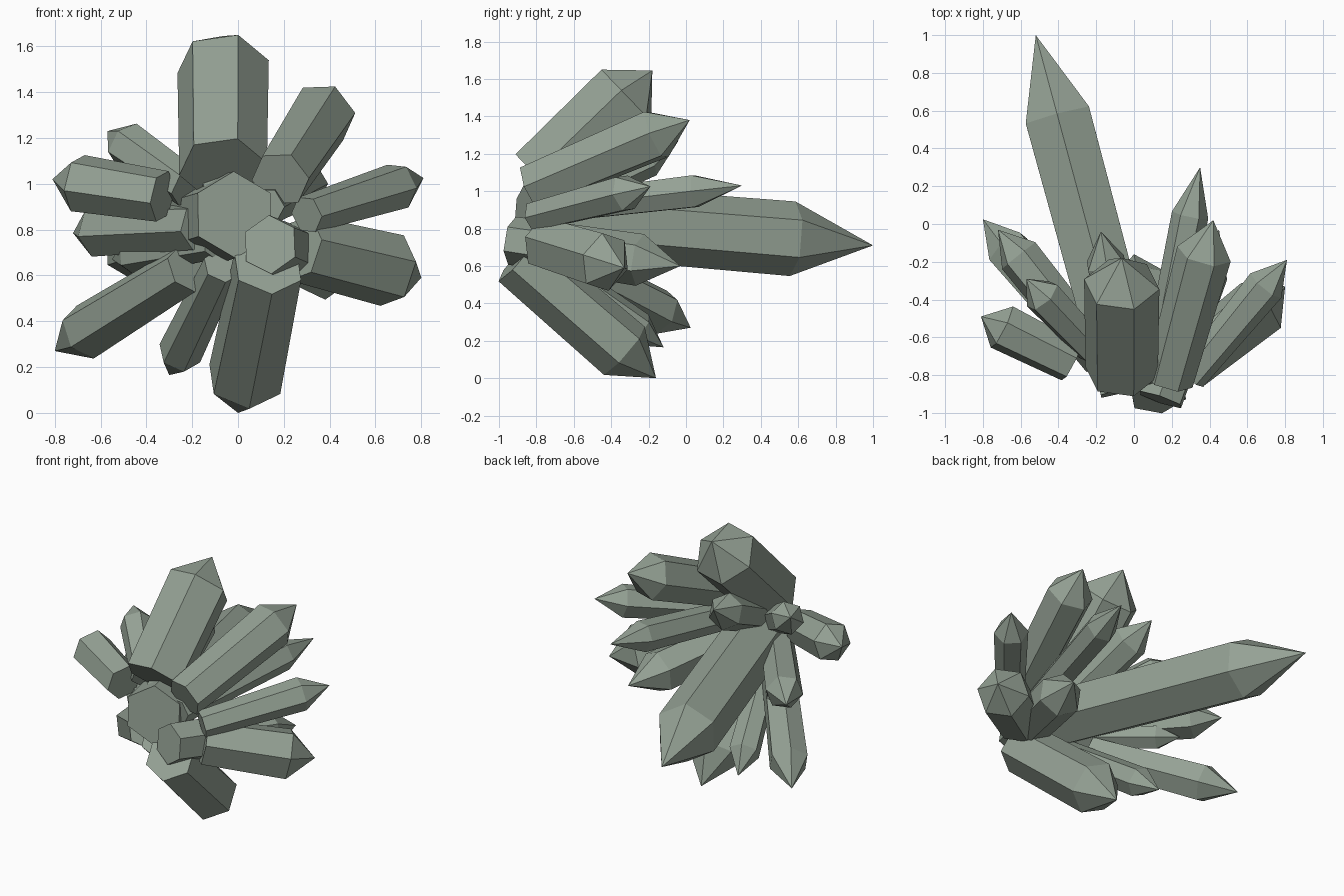
import bpy, bmesh
from math import cos, sin, radians
from mathutils import Vector

if "Cube" in bpy.data.objects:
    bpy.data.objects.remove(bpy.data.objects["Cube"])

mat = bpy.data.materials.new("grey_green_crystal")
mat.diffuse_color = (0.30, 0.36, 0.30, 1)
mat.use_nodes = True
mat.node_tree.nodes["Principled BSDF"].inputs["Base Color"].default_value = mat.diffuse_color


def crystal(name, base, tip, shoulder, r0, r1, phase):
    """Six-sided prism from base to shoulder, closed by a pyramid tip."""
    base, tip = Vector(base), Vector(tip)
    axis = tip - base
    d = axis.normalized()
    up = Vector((0, 0, 1))
    u = (up - d * d.dot(up)).normalized()
    v = d.cross(u)
    bm = bmesh.new()

    def ring(centre, r):
        angles = [radians(phase + 60 * i) for i in range(6)]
        return [bm.verts.new(centre + (u * cos(a) + v * sin(a)) * r) for a in angles]

    low = ring(base, r0)
    high = ring(base + axis * shoulder, r1)
    point = bm.verts.new(tip)
    bm.faces.new(low)
    for i in range(6):
        j = (i + 1) % 6
        bm.faces.new((low[i], low[j], high[j], high[i]))
        bm.faces.new((high[i], high[j], point))
    bmesh.ops.recalc_face_normals(bm, faces=bm.faces)
    mesh = bpy.data.meshes.new(name)
    bm.to_mesh(mesh)
    bm.free()
    mesh.materials.append(mat)
    bpy.context.collection.objects.link(bpy.data.objects.new(name, mesh))


# Large crystals
crystal("long_rear_crystal", (-.015, -.87, .865), (-.52, 1.0, .71), .77, .19, .20, 0)
crystal("top_crystal", (-.065, -.784, 1.064), (-.065, -.18, 1.645), .77, .195, .203, 19)
crystal("bottom_crystal", (.13, -.90, .64), (0, -.16, 0), .77, .16, .17, 0)

# Right side crystals
crystal("upper_right_crystal", (.185, -.83, 1.02), (.42, .02, 1.38), .79, .13, .147, 28)
crystal("right_crystal", (.30, -.81, .865), (.81, -.19, 1.025), .78, .085, .105, -25)
crystal("lower_right_crystal", (.27, -.75, .72), (.80, -.33, .59), .76, .15, .163, 16)
crystal("rear_right_crystal", (.12, -.80, .90), (.35, .30, 1.03), .77, .085, .098, 30)
crystal("rear_low_right_crystal", (.14, -.93, .735), (.45, -.03, .60), .76, .13, .14, -5)

# Left side crystals
crystal("lower_left_crystal", (-.22, -.66, .63), (-.80, .025, .27), .77, .11, .125, -4)
crystal("small_lower_left_crystal", (-.07, -.78, .64), (-.30, -.12, .165), .80, .085, .097, 0)
crystal("left_crystal", (-.33, -.73, .945), (-.81, -.49, 1.02), .77, .115, .128, 15)
crystal("upper_left_crystal", (-.22, -.66, .985), (-.57, -.29, 1.23), .76, .09, .103, 10)
crystal("middle_left_crystal", (-.17, -.72, .81), (-.72, -.03, .785), .80, .105, .115, 20)
crystal("rear_left_crystal", (-.10, -.75, .74), (-.55, -.22, .67), .80, .07, .08, 0)
crystal("rear_upper_crystal", (-.05, -.80, .90), (-.175, -.04, 1.27), .78, .10, .115, 0)
